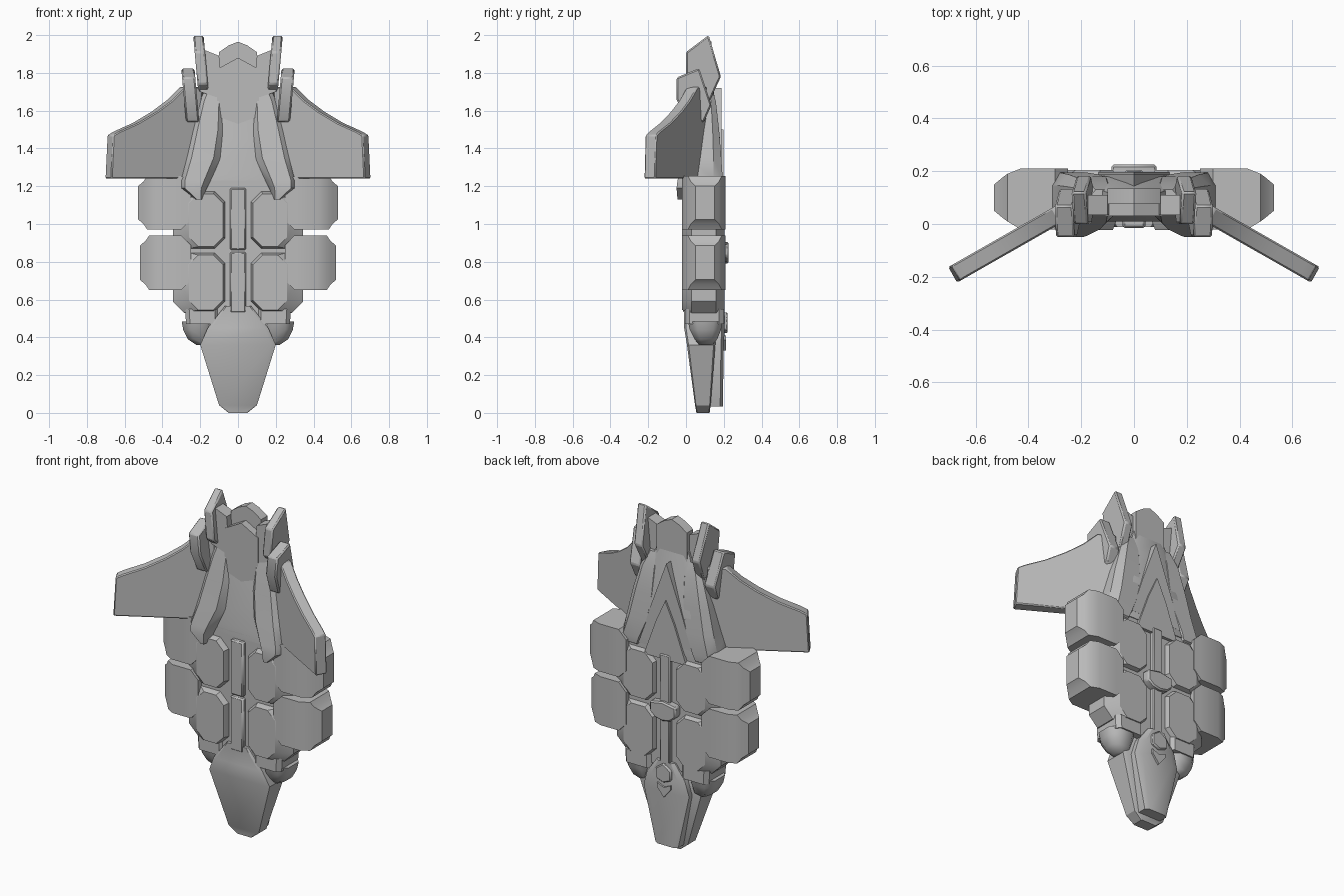
import bpy, bmesh, math

cube = bpy.data.objects.get("Cube")
if cube:
    bpy.data.objects.remove(cube, do_unlink=True)

grey = bpy.data.materials.new("hull_grey")
grey.use_nodes = True
grey.diffuse_color = (0.5, 0.5, 0.5, 1)
grey.node_tree.nodes["Principled BSDF"].inputs["Base Color"].default_value = (0.5, 0.5, 0.5, 1)


def loft(name, rings, mirror=False, bevel=0, angle=30):
    """Skin rings of equal length, cap the ends, optionally mirror over x."""
    bm = bmesh.new()
    rows = [[bm.verts.new(p) for p in ring] for ring in rings]
    n = len(rows[0])
    for a, b in zip(rows, rows[1:]):
        for i in range(n):
            j = (i + 1) % n
            bm.faces.new((a[i], a[j], b[j], b[i]))
    bm.faces.new(rows[0])
    bm.faces.new(rows[-1])
    bmesh.ops.recalc_face_normals(bm, faces=bm.faces)
    mesh = bpy.data.meshes.new(name)
    bm.to_mesh(mesh)
    bm.free()
    mesh.materials.append(grey)
    ob = bpy.data.objects.new(name, mesh)
    bpy.context.collection.objects.link(ob)
    if bevel:
        mod = ob.modifiers.new("Bevel", 'BEVEL')
        mod.width = bevel
        mod.segments = 1
    if mirror:
        ob.modifiers.new("Mirror", 'MIRROR')
    bpy.ops.object.select_all(action='DESELECT')
    ob.select_set(True)
    bpy.context.view_layer.objects.active = ob
    bpy.ops.object.shade_smooth_by_angle(angle=math.radians(angle))
    return ob


def section(z, x0, x1, y0, y1, cut=0.25):
    """Chamfered rectangle at height z."""
    cx, cy = (x1 - x0) * cut, (y1 - y0) * cut
    return [(x0 + cx, y0, z), (x1 - cx, y0, z), (x1, y0 + cy, z), (x1, y1 - cy, z),
            (x1 - cx, y1, z), (x0 + cx, y1, z), (x0, y1 - cy, z), (x0, y0 + cy, z)]


def tower(name, stations, cut=0.25, **kw):
    return loft(name, [section(*s, cut=cut) for s in stations], **kw)


def slab(name, outline, y0, y1, **kw):
    """Front-facing plate from an (x, z) outline."""
    return loft(name, [[(x, y, z) for x, z in outline] for y in (y0, y1)], **kw)


def symmetric(half):
    """Close a half outline that starts and ends near the centre line."""
    return half + [(-x, z) for x, z in reversed(half) if x > 0]


def box(name, x0, x1, y0, y1, z0, z1, **kw):
    return slab(name, [(x0, z0), (x1, z0), (x1, z1), (x0, z1)], y0, y1, **kw)


# Central body
box("core_body", -0.27, 0.27, 0.01, 0.18, 0.48, 1.25, bevel=0.02)
tower("upper_hull", [(1.2, -0.3, 0.3, 0.01, 0.185), (1.26, -0.29, 0.29, 0.01, 0.187),
                     (1.45, -0.22, 0.22, 0.025, 0.18), (1.65, -0.15, 0.15, 0.04, 0.155),
                     (1.8, -0.1, 0.1, 0.06, 0.13)], cut=0.15)

# Curved shoulder fairings
tower("shoulder_fairing", [(1.74, 0.085, 0.16, 0.05, 0.13), (1.65, 0.075, 0.205, 0.03, 0.158),
                           (1.5, 0.07, 0.25, 0.005, 0.175), (1.35, 0.09, 0.285, -0.02, 0.187),
                           (1.23, 0.145, 0.315, -0.045, 0.195), (1.19, 0.165, 0.31, -0.05, 0.19),
                           (1.13, 0.19, 0.225, -0.045, 0.1)], cut=0.2, mirror=True, angle=35)

# Tail plates between the fins
slab("tail_front_plate", symmetric([(0, 1.53), (0.11, 1.57), (0.11, 1.82), (0, 1.88)]), 0.03, 0.1)
slab("tail_back_plate", symmetric([(0, 1.6), (0.1, 1.65), (0.1, 1.91), (0.05, 1.945), (0, 1.965)]),
     0.075, 0.135)
slab("fin_link", [(0.08, 1.66), (0.2, 1.7), (0.2, 1.93), (0.1, 1.89)], 0.035, 0.11, mirror=True)

# Layered chevrons on the back
slab("back_chevron_upper", symmetric([(0, 1.72), (0.1, 1.45), (0.17, 1.24), (0, 1.24)]), 0.12, 0.187)
slab("back_chevron_lower", symmetric([(0, 1.5), (0.06, 1.37), (0.14, 1.15), (0, 1.15)]), 0.12, 0.198)


# Leaning tail fins, outlined from the side as (y, z)
def fin(name, outline, x0, x1, z0, lean):
    loft(name, [[(x + lean * (z - z0), y, z) for y, z in outline] for x in (x0, x1)],
         mirror=True, bevel=0.008)


fin("tall_fin", [(0, 1.74), (0, 1.91), (0.12, 2.0), (0.185, 1.78), (0.12, 1.64)],
    0.15, 0.205, 1.64, 0.09)
fin("short_fin", [(-0.05, 1.66), (-0.05, 1.775), (0.07, 1.825), (0.135, 1.63), (0.095, 1.54), (0, 1.54)],
    0.205, 0.275, 1.54, 0.09)

# Forward-swept wings
wing = [(0.24, 1.24), (0.704, 1.24), (0.693, 1.47), (0.66, 1.49), (0.56, 1.535),
        (0.46, 1.595), (0.38, 1.655), (0.31, 1.725), (0.22, 1.725)]
loft("wing", [[(x - dx, 0.05 - 0.57 * (x - 0.33) - dy, z) for x, z in wing]
              for dx, dy in ((0, 0), (0.033, 0.059))], mirror=True, bevel=0.006)


# Armour pads: the outer ones round off sideways
def outer_pad(name, z0, z1, out):
    rings = []
    for x, dz, y0, y1 in ((0.25, 0.05, -0.02, 0.21), (0.3, 0, -0.02, 0.21),
                          (out - 0.1, 0, -0.02, 0.21), (out - 0.05, 0, 0.01, 0.19),
                          (out - 0.03, 0.03, 0.025, 0.175), (out, 0.055, 0.05, 0.15)):
        a, b = z0 + dz, z1 - dz
        rings.append([(x, y0, a), (x, y0, b), (x, y1, b), (x, y1, a)])
    loft(name, rings, mirror=True, angle=40)


outer_pad("upper_outer_pad", 0.97, 1.255, 0.53)
outer_pad("lower_outer_pad", 0.65, 0.94, 0.52)


# Inner pads: octagonal faces inset from a wider middle
def octagon(x0, x1, z0, z1, y, c=0.05):
    return [(x0 + c, y, z0), (x1 - c, y, z0), (x1, y, z0 + c), (x1, y, z1 - c),
            (x1 - c, y, z1), (x0 + c, y, z1), (x0, y, z1 - c), (x0, y, z0 + c)]


for name, z0, z1 in (("lower_inner_pad", 0.53, 0.855), ("upper_inner_pad", 0.865, 1.18)):
    loft(name, [octagon(0.08, 0.26, z0 + 0.015, z1 - 0.02, -0.022),
                octagon(0.06, 0.345, z0, z1, 0.03, 0.06),
                octagon(0.06, 0.345, z0, z1, 0.16, 0.06),
                octagon(0.08, 0.27, z0 + 0.015, z1 - 0.02, 0.205)], mirror=True)

# Spine rails
for name, z0, z1 in (("lower_front_rail", 0.53, 0.853), ("upper_front_rail", 0.862, 1.19)):
    box(name, -0.043, 0.043, -0.015, 0.04, z0, z1, bevel=0.008)
box("back_rail", -0.033, 0.033, 0.15, 0.205, 0.5, 1.18, bevel=0.006)
slab("back_rail_clip", symmetric([(0, 0.79), (0.05, 0.8), (0.085, 0.83), (0.085, 0.89), (0, 0.905)]),
     0.17, 0.225, bevel=0.008)

# Rounded hips beside the nose
tower("hip", [(0.36, 0.14, 0.22, 0.07, 0.14), (0.39, 0.14, 0.265, 0.045, 0.165),
              (0.44, 0.13, 0.29, 0.02, 0.185), (0.485, 0.12, 0.298, 0.01, 0.195)],
      mirror=True, angle=50)
tower("hip_collar", [(0.47, 0.1, 0.275, -0.005, 0.2), (0.55, 0.1, 0.28, -0.005, 0.2)],
      cut=0.12, mirror=True)

# Nose with a narrower block on its back
tower("nose_front", [(0, -0.05, 0.05, 0.055, 0.125), (0.04, -0.1, 0.1, 0.048, 0.13),
                     (0.36, -0.2, 0.2, 0.005, 0.155), (0.45, -0.16, 0.16, -0.01, 0.16),
                     (0.565, -0.07, 0.07, -0.012, 0.16)], cut=0.06)
tower("nose_back", [(0.035, -0.075, 0.075, 0.1, 0.195), (0.36, -0.15, 0.15, 0.1, 0.2),
                    (0.45, -0.125, 0.125, 0.1, 0.205), (0.54, -0.06, 0.06, 0.1, 0.205)], cut=0.15)
slab("nose_clip", symmetric([(0, 0.33), (0.045, 0.385), (0.045, 0.41), (0, 0.39)]), 0.18, 0.212)
slab("nose_latch", symmetric([(0, 0.42), (0.05, 0.44), (0.05, 0.5), (0, 0.535)]), 0.18, 0.22,
     bevel=0.006)
